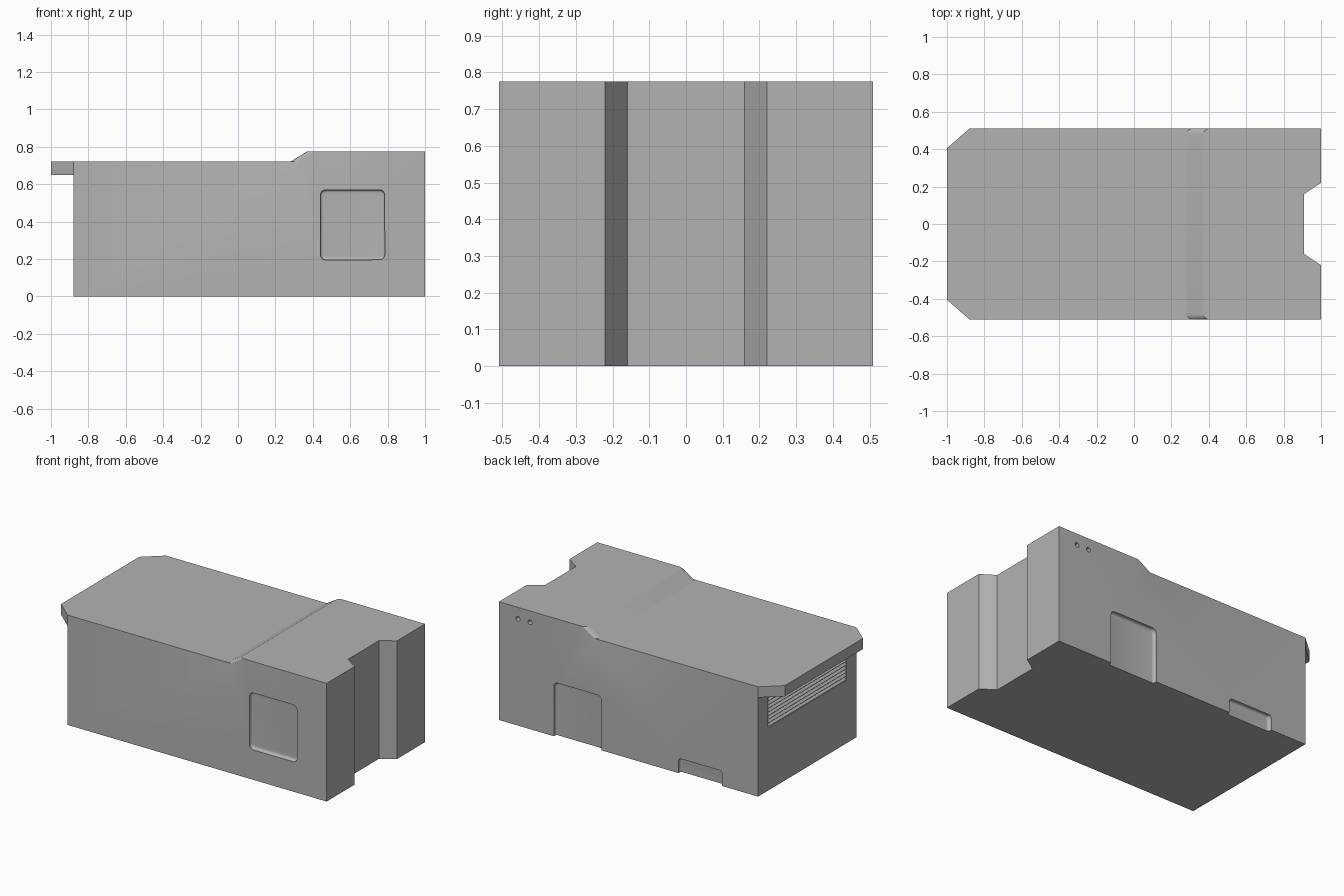
import bpy, bmesh
from math import radians, sin, cos
from mathutils import Matrix

if "Cube" in bpy.data.objects:
    bpy.data.objects.remove(bpy.data.objects["Cube"])

grey = bpy.data.materials.new("plain_grey")
grey.use_nodes = True
colour = (0.45, 0.45, 0.45, 1)
grey.diffuse_color = colour
grey.node_tree.nodes["Principled BSDF"].inputs["Base Color"].default_value = colour

HALF = 0.51              # half depth of the body
LOW, HIGH, LIP = 0.72, 0.775, 0.65
BACK_X = -0.88           # wall under the lip
DEPTH, FILLET = 0.025, 0.015


def make(name, bm):
    bmesh.ops.remove_doubles(bm, verts=bm.verts[:], dist=1e-5)
    bmesh.ops.recalc_face_normals(bm, faces=bm.faces[:])
    for f in bm.faces:
        f.smooth = True
    for e in bm.edges:
        e.smooth = e.calc_face_angle(0) < radians(25)
    mesh = bpy.data.meshes.new(name)
    bm.to_mesh(mesh)
    bm.free()
    mesh.materials.append(grey)
    ob = bpy.data.objects.new(name, mesh)
    bpy.context.collection.objects.link(ob)


def panel(bm, *loops):
    """Flat sheet: first loop is the outline, the others are holes."""
    edges = []
    for loop in loops:
        vs = [bm.verts.new(p) for p in loop]
        edges += [bm.edges.new((vs[i - 1], vs[i])) for i in range(len(vs))]
    bmesh.ops.triangle_fill(bm, edges=edges, use_beauty=True)


def skin(bm, a, b, closed=True):
    """Strip of quads between two matching paths."""
    a, b = [bm.verts.new(p) for p in a], [bm.verts.new(p) for p in b]
    for i in range(0 if closed else 1, len(a)):
        bm.faces.new((a[i - 1], a[i], b[i], b[i - 1]))


def at_y(points, y):
    return [(x, y, z) for x, z in points]


def at_z(points, z):
    return [(x, y, z) for x, y in points]


def arc(cx, cz, r, start, end, n=6):
    angles = [radians(start + (end - start) * i / n) for i in range(n + 1)]
    return [(cx + r * cos(a), cz + r * sin(a)) for a in angles]


def rounded(x0, x1, z0, z1, r, inset, to_floor):
    """Rounded outline; with to_floor it stands on the bottom edge."""
    x0, x1, z1, r = x0 + inset, x1 - inset, z1 - inset, r - inset
    top = arc(x0 + r, z1 - r, r, 180, 90) + arc(x1 - r, z1 - r, r, 90, 0)
    if to_floor:
        return [(x0, 0)] + top + [(x1, 0)]
    z0 += inset
    return top + arc(x1 - r, z0 + r, r, 0, -90) + arc(x0 + r, z0 + r, r, -90, -180)


# Wall of a recess as (inset, depth) steps, ending in a fillet
STEPS = [(0, 0)] + [(FILLET - x, DEPTH - FILLET + z) for x, z in arc(0, 0, FILLET, 0, 90, 5)]


def recess(bm, side, shape, r, to_floor=False):
    """Add a filleted recess and return its outline on the wall."""
    rings = [at_y(rounded(*shape, r, i, to_floor), side * (HALF - d)) for i, d in STEPS]
    for a, b in zip(rings, rings[1:]):
        skin(bm, a, b, not to_floor)
    panel(bm, rings[-1])
    return rounded(*shape, r, 0, to_floor)


def pit(bm, loop, vec):
    """Straight-sided blind hole."""
    end = [tuple(c + d for c, d in zip(p, vec)) for p in loop]
    skin(bm, loop, end)
    panel(bm, end)
    return loop


bm = bmesh.new()

# Front and back walls with window, door, hatch and round holes
R, RAMP = 0.032, 0.09
ramp_x = 0.28 + R
upper = [(1, 0), (1, HIGH), (ramp_x + RAMP, HIGH), (ramp_x, LOW), (BACK_X, LOW), (BACK_X, LIP), (BACK_X, 0)]
window = recess(bm, -1, (0.44, 0.785, 0.195, 0.57), 0.03)
panel(bm, at_y(upper, -HALF), at_y(window[:6] + window[7:13] + window[14:20] + window[21:27], -HALF))

door_shape, hatch_shape = (0.257, 0.602, 0, 0.355), (-0.62, -0.302, 0, 0.098)
hatch = recess(bm, 1, hatch_shape, 0.02, True)
door = recess(bm, 1, door_shape, 0.03, True)
holes = [pit(bm, at_y(arc(x, 0.7, 0.015, 0, 342, 19), HALF), (0, -0.03, 0)) for x in (0.775, 0.862)]
panel(bm, at_y(upper + hatch + door, HALF), *holes)

# Notched end wall
end = [(1, -HALF), (1, -0.22), (0.91, -0.16), (0.91, 0.16), (1, 0.22), (1, HALF)]
skin(bm, at_z(end, 0), at_z(end, HIGH), False)

# Underside, following the door and hatch
floor = [(BACK_X, -HALF)] + end
for x0, x1, _, _ in (door_shape, hatch_shape):
    floor += [(x1 - i, HALF - d) for i, d in STEPS]
    floor += [(x0 + i, HALF - d) for i, d in STEPS[::-1]]
panel(bm, at_z(floor + [(BACK_X, HALF)], 0))

# Roof: low part, ramp with rounded sides, high part
curve = arc(ramp_x, R - HALF, R, 270, 180) + arc(ramp_x, HALF - R, R, 180, 90)
curve_high = [(x + RAMP, y) for x, y in curve]
lip = [(BACK_X, HALF), (-1, 0.405), (-1, -0.405), (BACK_X, -HALF)]
panel(bm, at_z(curve + lip, LOW))
skin(bm, at_z(curve, LOW), at_z(curve_high, HIGH), False)
panel(bm, at_z(curve_high + end[::-1], HIGH))

# Overhanging lip
skin(bm, at_z(lip, LIP), at_z(lip, LOW), False)
panel(bm, at_z(lip, LIP))

# Wall under the lip with the vent opening
vent = [(BACK_X, y, z) for y, z in ((-0.405, 0.412), (0.405, 0.412), (0.405, 0.632), (-0.405, 0.632))]
pit(bm, vent, (0.03, 0, 0))
panel(bm, [(BACK_X, -HALF, 0), (BACK_X, HALF, 0), (BACK_X, HALF, LIP), (BACK_X, -HALF, LIP)], vent)
make("body", bm)

# Sloping slats inside the vent
bm = bmesh.new()
for i in range(9):
    m = (Matrix.Translation((-0.865, 0, 0.426 + 0.024 * i)) @ Matrix.Rotation(radians(-40), 4, "Y")
         @ Matrix.Diagonal((0.032, 0.81, 0.006, 1)))
    bmesh.ops.create_cube(bm, size=1, matrix=m)
make("vent_slats", bm)
